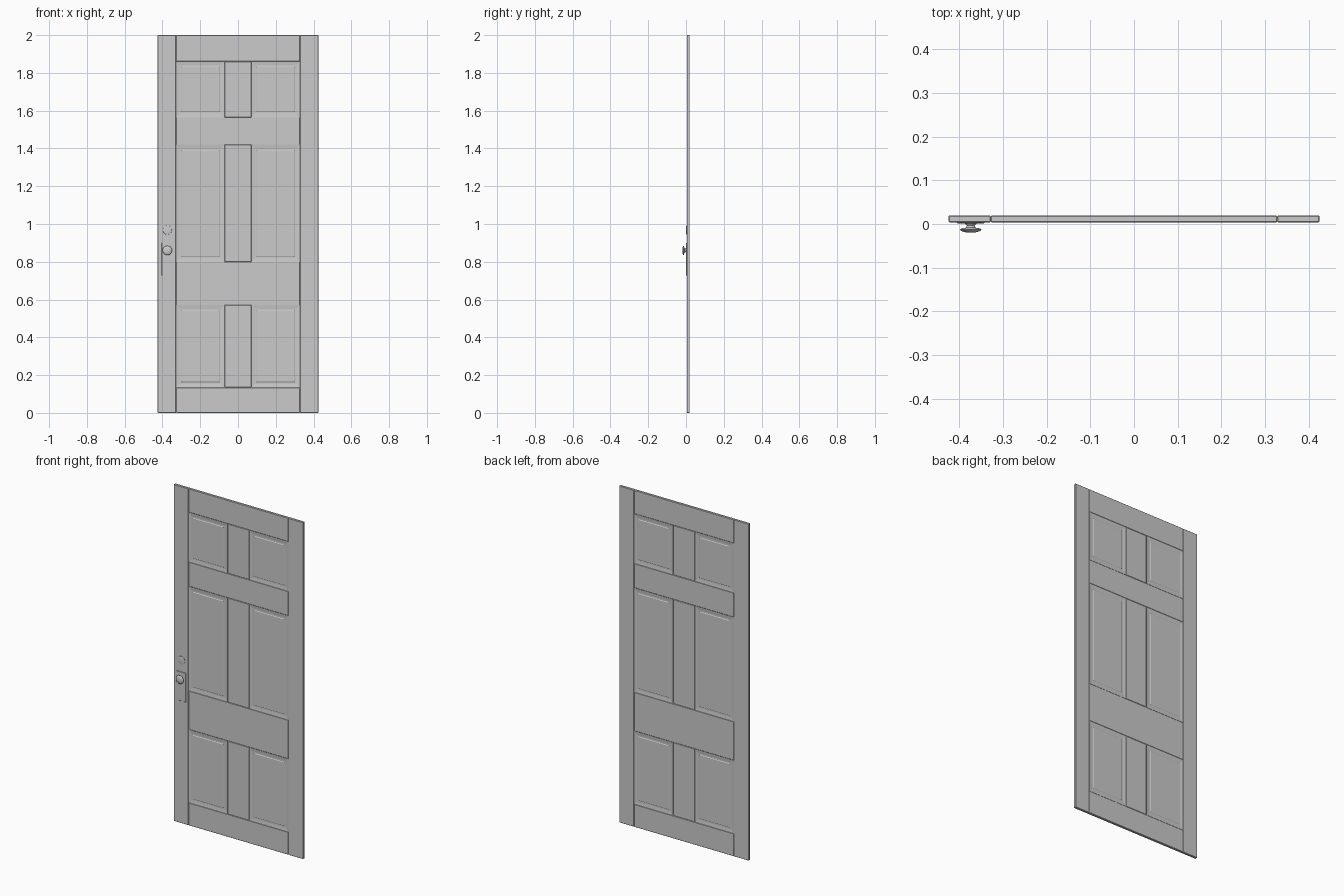
import bpy, bmesh, math
from mathutils import Matrix, Vector

if "Cube" in bpy.data.objects:
    bpy.data.objects.remove(bpy.data.objects["Cube"])

FRONT, BACK = 0.004, 0.0195
MID, HALF = (FRONT + BACK) / 2, (BACK - FRONT) / 2


def finish(name, bm, smooth=False):
    bmesh.ops.recalc_face_normals(bm, faces=bm.faces)
    me = bpy.data.meshes.new(name)
    bm.to_mesh(me)
    bm.free()
    ob = bpy.data.objects.new(name, me)
    bpy.context.collection.objects.link(ob)
    if smooth:
        bpy.context.view_layer.objects.active = ob
        ob.select_set(True)
        bpy.ops.object.shade_smooth_by_angle(angle=math.radians(35))
        ob.select_set(False)
    return ob


def board(name, x0, x1, z0, z1, y0=FRONT, y1=BACK, bevel=0.002):
    bm = bmesh.new()
    bmesh.ops.create_cube(bm, size=1)
    for v in bm.verts:
        v.co = Vector(((x0 + x1) / 2 + v.co.x * (x1 - x0),
                       (y0 + y1) / 2 + v.co.y * (y1 - y0),
                       (z0 + z1) / 2 + v.co.z * (z1 - z0)))
    ob = finish(name, bm)
    mod = ob.modifiers.new("eased_edges", 'BEVEL')
    mod.width = bevel
    mod.segments = 1
    return ob


def panel(name, x0, x1, z0, z1):
    # rings of (inset, half thickness): moulding slope, flat, raised field
    profile = [(0, HALF - 0.001), (0.019, 0.0045), (0.027, 0.0045), (0.030, 0.0065)]
    bm = bmesh.new()
    outer = []
    for side in (-1, 1):
        prev = None
        for inset, h in profile:
            y = MID + side * h
            ring = [bm.verts.new((x, y, z)) for x, z in (
                (x0 + inset, z0 + inset), (x1 - inset, z0 + inset),
                (x1 - inset, z1 - inset), (x0 + inset, z1 - inset))]
            if prev:
                for i in range(4):
                    j = (i + 1) % 4
                    bm.faces.new((prev[i], prev[j], ring[j], ring[i]))
            else:
                outer.append(ring)
            prev = ring
        bm.faces.new(prev)
    for i in range(4):
        j = (i + 1) % 4
        bm.faces.new((outer[0][i], outer[0][j], outer[1][j], outer[1][i]))
    finish(name, bm)


def lathe(name, profile, x, z, steps=32):
    # profile of (radius, y) turned around the y axis
    bm = bmesh.new()
    vs = [bm.verts.new((r, y, 0)) for r, y in profile]
    es = [bm.edges.new(p) for p in zip(vs, vs[1:])]
    bmesh.ops.spin(bm, geom=vs + es, cent=(0, 0, 0), axis=(0, 1, 0),
                   angle=math.tau, steps=steps)
    bmesh.ops.remove_doubles(bm, verts=bm.verts, dist=1e-5)
    bmesh.ops.translate(bm, verts=bm.verts, vec=(x, 0, z))
    finish(name, bm, True)


# stiles
board("left_stile", -0.425, -0.328, 0, 2)
board("right_stile", 0.328, 0.425, 0, 2)

# rails
for name, z0, z1 in (("bottom_rail", 0, 0.135), ("lock_rail", 0.57, 0.80),
                     ("upper_rail", 1.42, 1.565), ("top_rail", 1.86, 2)):
    board(name, -0.328, 0.328, z0, z1)

# mullions and the pair of raised panels in each row
for row, z0, z1 in (("lower", 0.135, 0.57), ("middle", 0.80, 1.42), ("upper", 1.565, 1.86)):
    board(row + "_mullion", -0.071, 0.071, z0, z1)
    panel(row + "_left_panel", -0.328, -0.071, z0, z1)
    panel(row + "_right_panel", 0.071, 0.328, z0, z1)

# handle plate, keyhole, knob and deadbolt
KX = -0.374
board("handle_plate", KX - 0.031, KX + 0.031, 0.727, 0.9, 0.001, 0.006, 0.0015)
lathe("keyhole_boss", [(0, 0.0005), (0.003, 0.0005), (0.003, 0.003)], KX, 0.787, 16)
lathe("door_knob", [(0, -0.0195), (0.012, -0.019), (0.021, -0.0165), (0.025, -0.013),
                    (0.021, -0.010), (0.011, -0.0085), (0.009, -0.004),
                    (0.012, -0.001), (0.014, 0.003)], KX, 0.86)
lathe("deadbolt_rose", [(0, 0.001), (0.019, 0.001), (0.0235, 0.002), (0.0245, 0.006)], KX, 0.968)
